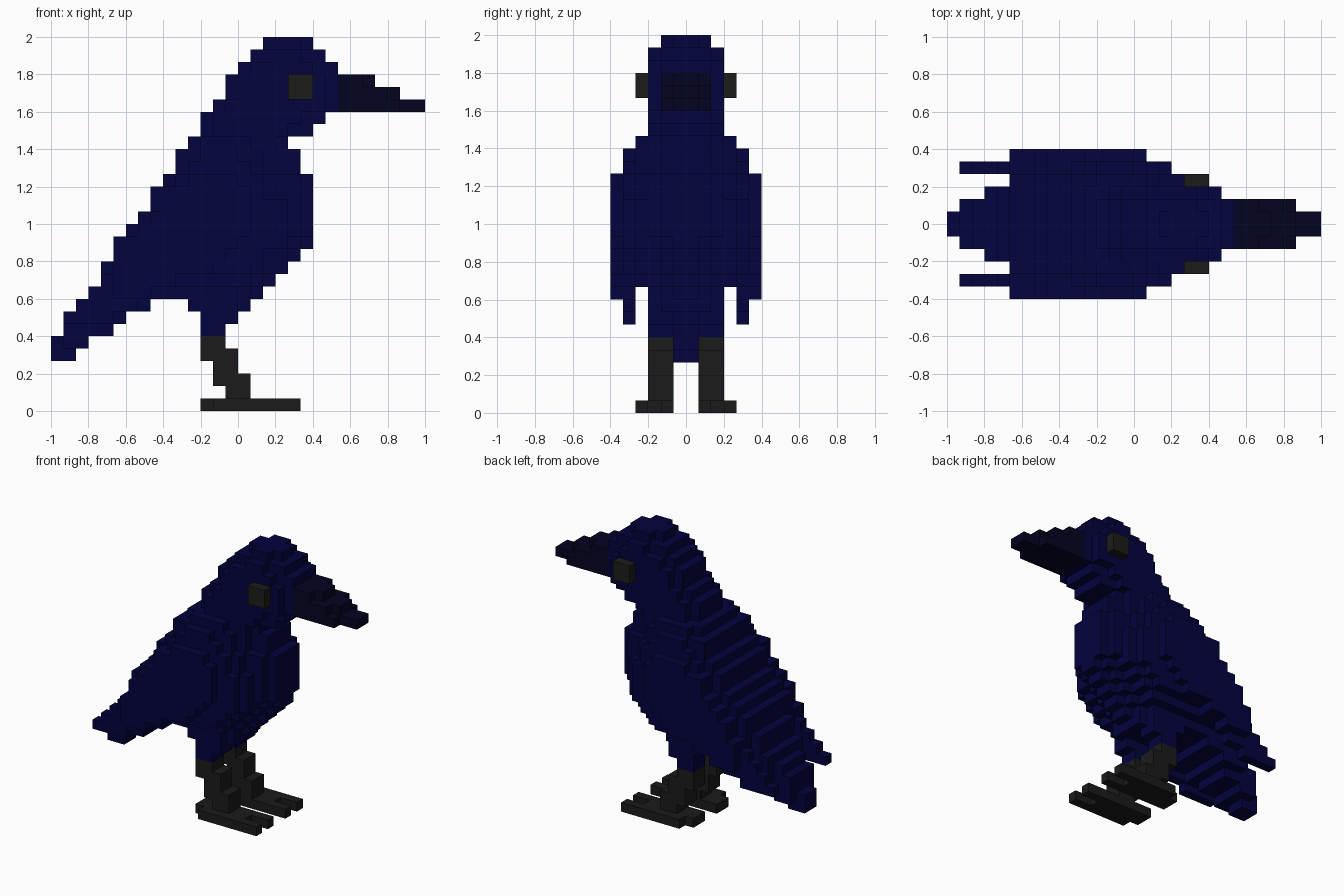
import bpy
import bmesh
from mathutils import Vector

U = 2 / 30  # edge length of one cube

cube = bpy.data.objects.get("Cube")
if cube:
    bpy.data.objects.remove(cube, do_unlink=True)


def material(name, rgb):
    m = bpy.data.materials.new(name)
    m.use_nodes = True
    m.diffuse_color = (*rgb, 1)
    bsdf = next(n for n in m.node_tree.nodes if n.type == 'BSDF_PRINCIPLED')
    bsdf.inputs["Base Color"].default_value = (*rgb, 1)
    return m


navy = material("navy_feathers", (0.0010, 0.0010, 0.050))
beak_mat = material("dark_beak", (0.0011, 0.0013, 0.016))
leg_mat = material("charcoal_legs", (0.0110, 0.0110, 0.0110))
eye_mat = material("warm_black_eyes", (0.0120, 0.0115, 0.0100))


def box(cells, x0, x1, y0, y1, z0, z1):
    """Fill a block of cells; the upper bounds are exclusive."""
    cells.update((x, y, z) for x in range(x0, x1)
                 for y in range(y0, y1) for z in range(z0, z1))


def flipped(cells):
    return {(x, -1 - y, z) for x, y, z in cells}


def skin(name, cells, mat):
    """Make a mesh of the outside faces of a set of cells."""
    bm = bmesh.new()
    for c in cells:
        centre = Vector(c) + Vector((0.5, 0.5, 0.5))
        for axis in range(3):
            for s in (-1, 1):
                n = [0, 0, 0]
                n[axis] = s
                if tuple(a + b for a, b in zip(c, n)) in cells:
                    continue
                a, b = Vector((0, 0, 0)), Vector((0, 0, 0))
                a[(axis + 1) % 3] = 0.5
                b[(axis + 2) % 3] = 0.5 * s
                mid = centre + Vector(n) * 0.5
                bm.faces.new([bm.verts.new((mid + p) * U)
                              for p in (-a - b, a - b, a + b, -a + b)])
    bmesh.ops.remove_doubles(bm, verts=bm.verts, dist=U * 0.01)
    mesh = bpy.data.meshes.new(name)
    bm.to_mesh(mesh)
    bm.free()
    mesh.materials.append(mat)
    ob = bpy.data.objects.new(name, mesh)
    bpy.context.collection.objects.link(ob)


# Torso and head: back edge, front edge and half width of each layer, from layer 9 up
BACK = [-12, -11, -11, -10, -10, -9, -8, -7, -7, -6, -5,
        -5, -4, -3, -3, -2, -1, -1, 0, 1, 2]
FRONT = [2, 3, 4, 5, 6, 6, 6, 6, 6, 6, 5,
         5, 4, 6, 7, 8, 8, 8, 8, 7, 6]
WIDTH = [6] * 10 + [5, 5, 4] + [3] * 7 + [2]
FRONT_INSET = (0, 0, 1, 2, 3, 5)   # rounding of the chest, by column
BACK_INSET = (0, 0, 0, 0, 1, 1)    # rounding of the back, by column
BACK_LIMIT = (-15, -14, -12, -10, -14, -10)
WING_HEM = {9: -7, 10: -5}         # front end of the lowest wing layers

body, wings = set(), set()
for i, (b, f, w) in enumerate(zip(BACK, FRONT, WIDTH)):
    z = 9 + i
    for j in range(w):
        x0, x1 = b + BACK_INSET[j], f - FRONT_INSET[j]
        if z < 14 and j in (1, 2, 5):              # rounded belly
            x1 -= 1
        if 17 <= z <= 20 and j in (3, 4):          # rounded upper chest
            x1 -= 1
        if z in (19, 20, 22, 23) and j == 2:       # rounded throat
            x1 -= 1
        if z >= 22 and j == 2:                     # rounded head sides
            x0 += 1
        if z >= 27 and j == w - 1:                 # rounded crown
            x1 -= 1
            x0 += 1 if z > 27 else 0
        if z in (18, 20, 21) and j == w - 1:       # rounded shoulders
            x0, x1 = x0 + 1, x1 - 1
        if z == 9 and j == 3:                      # gap between wing and belly
            continue
        if z in WING_HEM and j > 3:
            x0, x1 = b, WING_HEM[z]
        x0 = max(x0, BACK_LIMIT[j])
        box(wings if j > 3 else body, x0, x1, j, j + 1, z, z + 1)

# Belly and thighs
box(body, -4, 1, 0, 2, 8, 9)
box(body, -4, 0, 2, 3, 8, 9)
box(body, -3, 0, 1, 3, 7, 8)
box(body, -3, -1, 1, 3, 6, 7)
skin("body_and_head", body | flipped(body), navy)

# Wing tips reach back past the body
box(wings, -13, -8, 4, 5, 8, 9)
box(wings, -14, -10, 4, 5, 7, 8)

# Tail: layer, back, front, half width
tail = set()
for z, x0, x1, w in ((8, -13, -7, 2), (8, -12, -7, 3), (7, -14, -9, 2),
                     (7, -12, -9, 3), (6, -14, -10, 2), (5, -15, -12, 1),
                     (5, -14, -12, 2), (4, -15, -13, 1)):
    box(tail, x0, x1, -w, w, z, z + 1)
skin("tail", tail, navy)

# Beak: layer, tip, half width
beak = set()
for z, x1, w in ((24, 13, 2), (24, 15, 1), (25, 12, 2), (25, 13, 1),
                 (26, 10, 2), (26, 11, 1)):
    box(beak, 8, x1, -w, w, z, z + 1)
skin("beak", beak, beak_mat)

# Leg steps forward on its way down to a foot with two front toes
leg = set()
for z, x0, x1 in ((5, -3, -1), (4, -3, 0), (3, -2, 0), (2, -2, 1), (1, -1, 1)):
    box(leg, x0, x1, 1, 3, z, z + 1)
box(leg, -3, 3, 1, 3, 0, 1)
box(leg, -2, 3, 3, 4, 0, 1)
box(leg, 3, 5, 1, 2, 0, 1)
box(leg, 3, 5, 3, 4, 0, 1)

eye = set()
box(eye, 4, 6, 3, 4, 25, 27)

# Paired parts
for part, cells, mat in (("wing", wings, navy), ("leg", leg, leg_mat),
                         ("eye", eye, eye_mat)):
    skin("left_" + part, cells, mat)
    skin("right_" + part, flipped(cells), mat)
